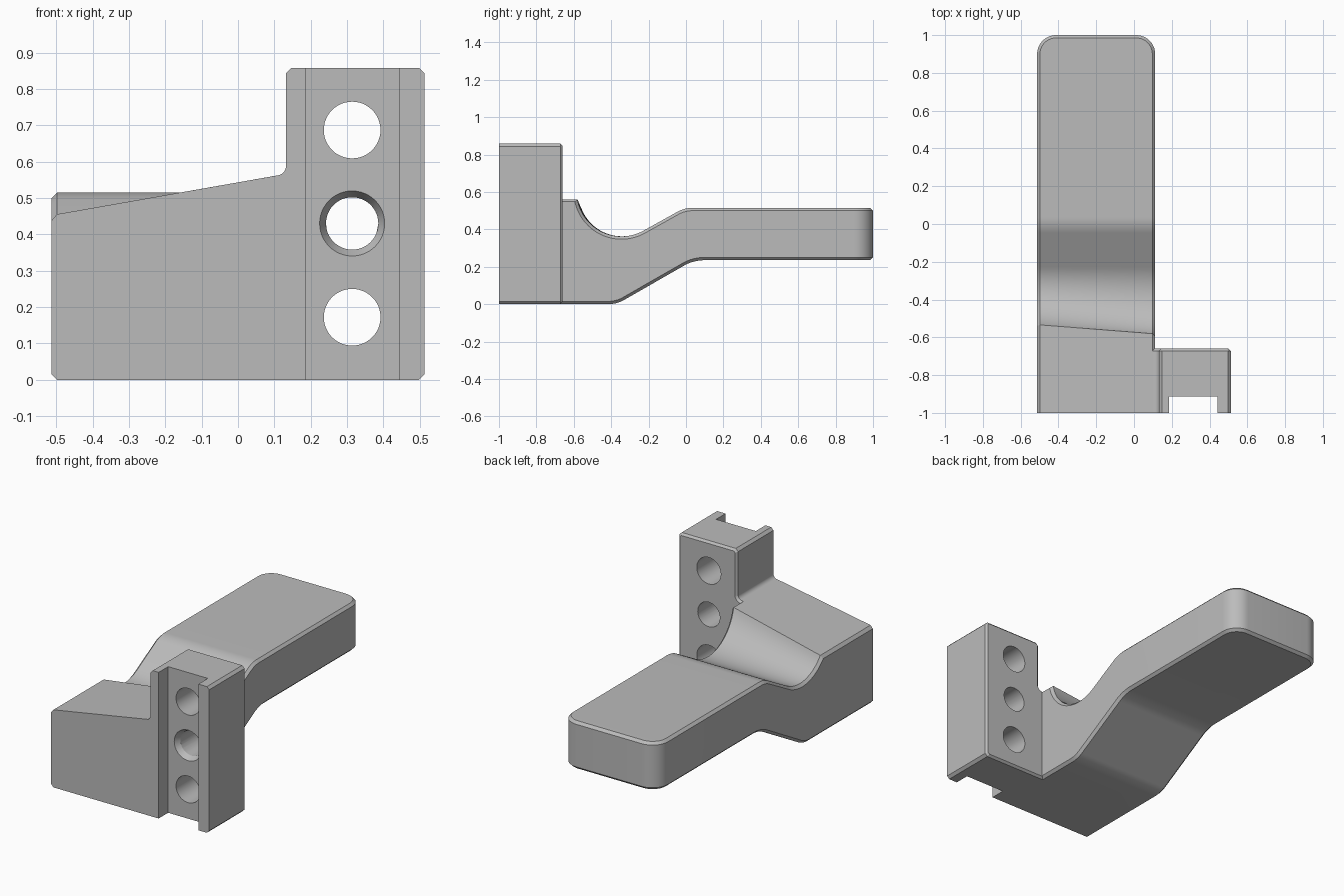
import bpy
import bmesh
from math import cos, sin, tan, sqrt, asin, radians
from mathutils import Vector, Matrix

if "Cube" in bpy.data.objects:
    bpy.data.objects.remove(bpy.data.objects["Cube"], do_unlink=True)

LEFT, RIGHT, INNER = -0.513, 0.513, 0.112
CHAMFER = 0.015
SLOT = (0.185, 0.443)
HOLE_X = 0.314

grey = bpy.data.materials.new("plain grey")
grey.use_nodes = True
grey.diffuse_color = (0.5, 0.5, 0.5, 1)
grey.node_tree.nodes["Principled BSDF"].inputs["Base Color"].default_value = (0.5, 0.5, 0.5, 1)


def ramp(x):
    """Height of the sloping block top."""
    return 0.543 + 0.176 * x


def fillet(a, p, b, r, n=8):
    """Points rounding the corner p between a and b."""
    a, p, b = Vector(a), Vector(p), Vector(b)
    u, v = (a - p).normalized(), (b - p).normalized()
    half = u.angle(v) / 2
    centre = p + (u + v).normalized() * (r / sin(half))
    start, end = p + u * r / tan(half), p + v * r / tan(half)
    return [tuple(centre + (start.lerp(end, i / n) - centre).normalized() * r)
            for i in range(n + 1)]


def loft(bm, first, second):
    """Solid between two matching outlines."""
    rings = [[bm.verts.new(p) for p in ring] for ring in (first, second)]
    bm.faces.new(rings[0])
    bm.faces.new(rings[1][::-1])
    n = len(first)
    for i in range(n):
        j = (i + 1) % n
        bm.faces.new((rings[0][j], rings[0][i], rings[1][i], rings[1][j]))
    bmesh.ops.recalc_face_normals(bm, faces=bm.faces)


def finish(bm, name):
    bmesh.ops.recalc_face_normals(bm, faces=bm.faces)
    mesh = bpy.data.meshes.new(name)
    bm.to_mesh(mesh)
    bm.free()
    mesh.materials.append(grey)
    obj = bpy.data.objects.new(name, mesh)
    bpy.context.collection.objects.link(obj)
    return obj


def combine(target, other, operation):
    mod = target.modifiers.new(other.name, 'BOOLEAN')
    mod.object, mod.operation, mod.solver = other, operation, 'EXACT'
    bpy.context.view_layer.objects.active = target
    bpy.ops.object.modifier_apply(modifier=mod.name)
    bpy.data.objects.remove(other, do_unlink=True)


def arm_outline(x):
    """Side outline of the arm, with the scoop ending at the ramp."""
    cy, cz, r = -0.345, 0.602, 0.24
    low, bend = (-0.37, 0), (0.04, 0.235)
    crest = (-0.008, 0.515)
    foot = (cy + r * sin(radians(30)), cz - r * cos(radians(30)))
    pts = [(-1, 0)]
    pts += fillet((-1, 0), low, bend, 0.17)
    pts += fillet(low, bend, (1, 0.235), 0.22)
    pts += [(1, 0.235), (1, 0.515)]
    pts += fillet((1, 0.515), crest, foot, 0.17)
    start, stop = radians(30), -radians(90) + asin((cz - ramp(x)) / r)
    for i in range(25):
        t = start + (stop - start) * i / 24
        pts.append((cy + r * sin(t), cz - r * cos(t)))
    pts.append((-1, ramp(x)))
    return [(x, y, z) for y, z in pts]


# Long arm with rounded end corners and chamfered rims
bm = bmesh.new()
loft(bm, arm_outline(LEFT), arm_outline(INNER))
corners = [e for e in bm.edges if all(v.co.y > 0.99 for v in e.verts)
           and abs(e.verts[0].co.z - e.verts[1].co.z) > 0.1]
bmesh.ops.bevel(bm, geom=corners, offset=0.1, segments=10, profile=0.5, affect='EDGES')
rims = []
for e in bm.edges:
    a, b = (v.co for v in e.verts)
    crosswise = abs(a.x - b.x) > 0.3 and max(a.y, b.y) < 0.9
    at_front = max(a.y, b.y) < -0.99
    if e.calc_face_angle(0) > radians(50) and not crosswise and not at_front:
        rims.append(e)
bmesh.ops.bevel(bm, geom=rims, offset=CHAMFER, segments=1, affect='EDGES')
bracket = finish(bm, "bracket_body")

# Upright mounting block, blended into the ramp
wall, top, c = 0.132, 0.858, CHAMFER
outline = [(0, 0), (RIGHT - c, 0), (RIGHT, c), (RIGHT, top - c), (RIGHT - c, top),
           (wall + c, top), (wall, top - c)]
outline += fillet((wall, top), (wall, ramp(wall)), (0, ramp(0)), 0.026)
outline.append((0, ramp(0)))
bm = bmesh.new()
loft(bm, [(x, -1, z) for x, z in outline], [(x, -0.66, z) for x, z in outline])
back = [e for e in bm.edges if all(v.co.y > -0.7 for v in e.verts)]
bmesh.ops.bevel(bm, geom=back, offset=CHAMFER * 0.8, segments=1, affect='EDGES')
combine(bracket, finish(bm, "mounting_block"), 'UNION')

# Full-height slot in the front
bm = bmesh.new()
bmesh.ops.create_cube(bm, size=1)
bmesh.ops.scale(bm, vec=(SLOT[1] - SLOT[0], 0.2, 2), verts=bm.verts)
bmesh.ops.translate(bm, vec=((SLOT[0] + SLOT[1]) / 2, -1.012, 0.4), verts=bm.verts)
combine(bracket, finish(bm, "slot_cutter"), 'DIFFERENCE')


def bore(z, r_front, r_back, y0, y1):
    bm = bmesh.new()
    place = Matrix.Translation((HOLE_X, (y0 + y1) / 2, z)) @ Matrix.Rotation(radians(-90), 4, 'X')
    bmesh.ops.create_cone(bm, cap_ends=True, segments=48, radius1=r_front, radius2=r_back,
                          depth=y1 - y0, matrix=place)
    combine(bracket, finish(bm, "hole_cutter"), 'DIFFERENCE')


# Three through holes, the middle one countersunk
for z, r in ((0.172, 0.078), (0.43, 0.072), (0.687, 0.078)):
    bore(z, r, r, -1.1, -0.5)
bore(0.43, 0.095, 0.072, -0.922, -0.88)

bpy.ops.object.select_all(action='DESELECT')
bracket.select_set(True)
bpy.context.view_layer.objects.active = bracket
bpy.ops.object.shade_smooth_by_angle(angle=radians(25))
